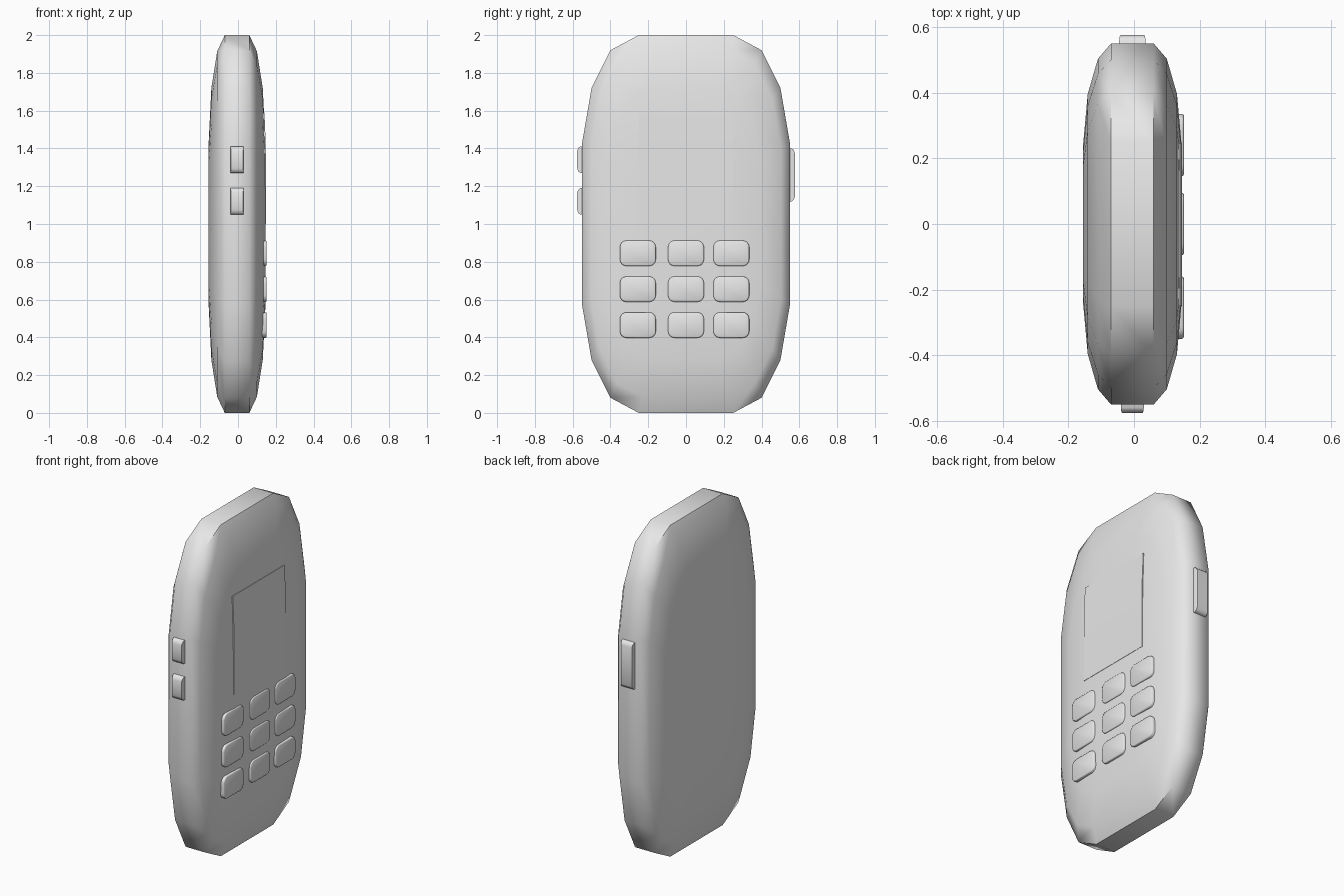
import bpy, bmesh, math

if "Cube" in bpy.data.objects:
    bpy.data.objects.remove(bpy.data.objects["Cube"])

grey = bpy.data.materials.new("light_grey")
grey.diffuse_color = (0.8, 0.8, 0.8, 1)
grey.use_nodes = True
grey.node_tree.nodes["Principled BSDF"].inputs["Base Color"].default_value = grey.diffuse_color
CX = -0.005  # middle of the body thickness


def finish(name, bm, angle):
    bmesh.ops.recalc_face_normals(bm, faces=bm.faces)
    me = bpy.data.meshes.new(name)
    bm.to_mesh(me)
    bm.free()
    me.materials.append(grey)
    ob = bpy.data.objects.new(name, me)
    bpy.context.collection.objects.link(ob)
    bpy.ops.object.select_all(action='DESELECT')
    ob.select_set(True)
    bpy.context.view_layer.objects.active = ob
    bpy.ops.object.shade_smooth_by_angle(angle=math.radians(angle))
    return ob


def loft(name, rings, angle):
    bm = bmesh.new()
    loops = [[bm.verts.new(p) for p in r] for r in rings]
    n = len(loops[0])
    for a, b in zip(loops, loops[1:]):
        for i in range(n):
            j = (i + 1) % n
            bm.faces.new((a[i], a[j], b[j], b[i]))
    bm.faces.new(loops[0])
    bm.faces.new(loops[-1])
    return finish(name, bm, angle)


def rounded_rect(w, h, r, seg=4):
    pts = []
    for k, (sx, sy) in enumerate([(1, 1), (-1, 1), (-1, -1), (1, -1)]):
        for i in range(seg + 1):
            a = math.pi / 2 * (k + i / seg)
            pts.append((sx * (w / 2 - r) + r * math.cos(a),
                        sy * (h / 2 - r) + r * math.sin(a)))
    return pts


# Body: faceted outline stacked through the thickness, shrinking to both faces
quad = [(0.55, 0.43), (0.50, 0.72), (0.40, 0.92), (0.25, 1.0)]
outline = (quad + [(-y, z) for y, z in reversed(quad)]
           + [(-y, -z) for y, z in quad] + [(y, -z) for y, z in reversed(quad)])
half = [(0.065, 1.0), (0.105, 0.915), (0.136, 0.72), (0.15, 0.44)]
layers = [(-x, s) for x, s in reversed(half)] + half
loft("body", [[(CX + x, y * s, 1 + z * s) for y, z in outline] for x, s in layers], 60)

# Screen: thin raised plate following the gentle slope of the face
bm = bmesh.new()
rows = []
for z, x in [(1.0, 0.147), (1.42, 0.147), (1.59, 0.14)]:
    rows.append([bm.verts.new(p) for p in
                 [(0.11, -0.25, z), (x, -0.25, z), (x, 0.245, z), (0.11, 0.245, z)]])
for a, b in zip(rows, rows[1:]):
    for i in range(4):
        j = (i + 1) % 4
        bm.faces.new((a[i], a[j], b[j], b[i]))
bm.faces.new(rows[0])
bm.faces.new(rows[-1])
finish("screen", bm, 30)

# Keypad: three by three rounded keys with softened rims
for r, z in enumerate((0.845, 0.655, 0.465)):
    for c, y in enumerate((-0.255, 0.0, 0.24)):
        rings = []
        for x, inset in [(0.10, 0), (0.146, 0), (0.150, 0.002), (0.152, 0.006)]:
            pts = rounded_rect(0.19 - 2 * inset, 0.135 - 2 * inset, 0.035 - inset)
            rings.append([(x, y + u, z + v) for u, v in pts])
        loft(f"key_{r + 1}_{c + 1}", rings, 40)


# Side buttons: blocks with rounded outer ends
def side_button(name, side, z0, z1, w):
    rings = []
    for d, e in [(0.50, 0), (0.560, 0), (0.570, 0.008), (0.576, 0.024)]:
        zs = (z0 + e, z1 - e)
        hw = w / 2 - e * 0.15
        rings.append([(CX - hw, side * d, zs[0]), (CX + hw, side * d, zs[0]),
                      (CX + hw, side * d, zs[1]), (CX - hw, side * d, zs[1])])
    loft(name, rings, 45)


side_button("volume_button_upper", -1, 1.27, 1.41, 0.07)
side_button("volume_button_lower", -1, 1.05, 1.19, 0.07)
side_button("power_button", 1, 1.12, 1.40, 0.08)
